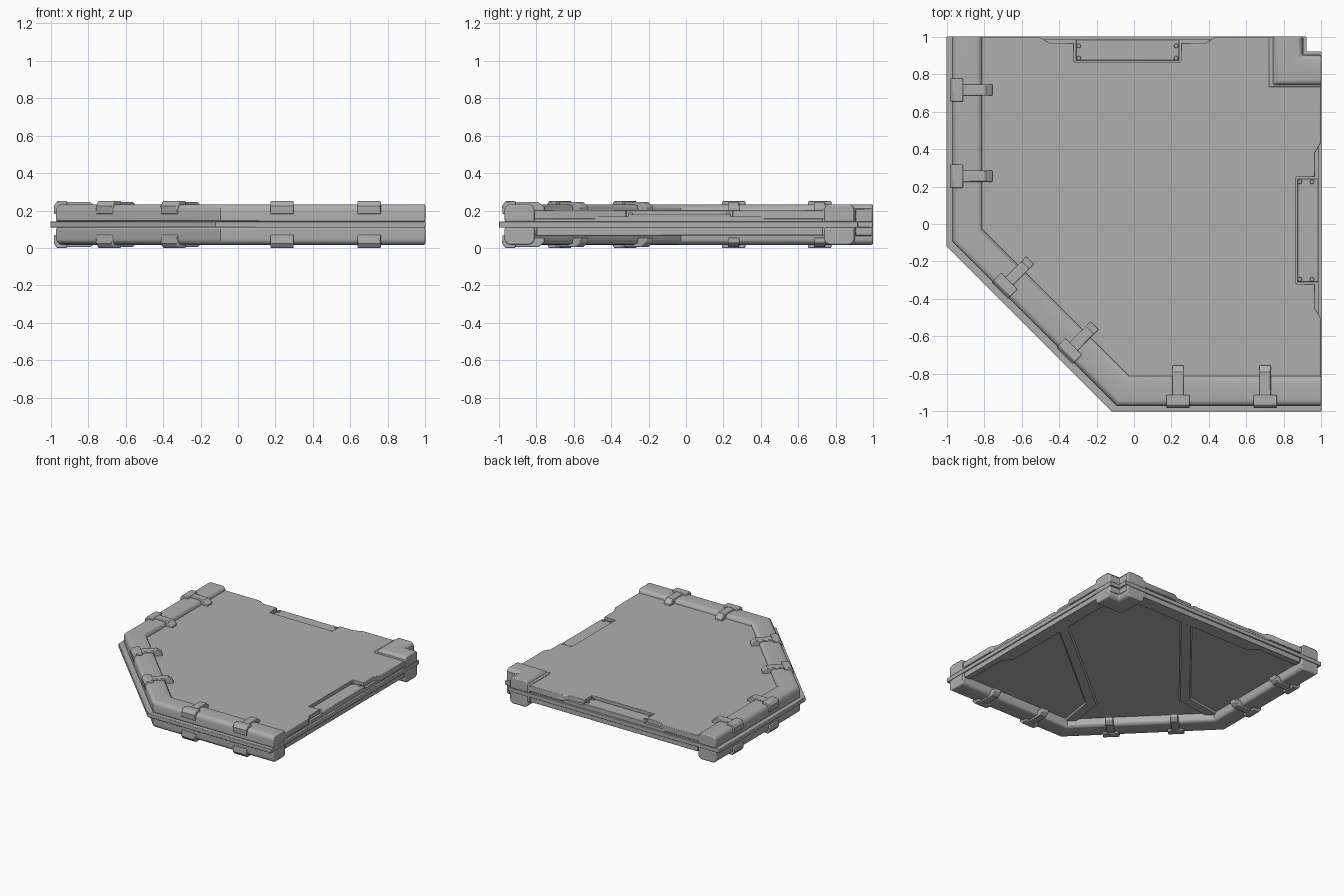
import bpy, bmesh, math
from mathutils import Vector

if "Cube" in bpy.data.objects:
    bpy.data.objects.remove(bpy.data.objects["Cube"])

MID = 0.125  # mid-plane height; all heights below are measured from it
GREY = bpy.data.materials.new("dark_grey")
GREY.diffuse_color = (.43, .43, .43, 1)
GREY.use_nodes = True
GREY.node_tree.nodes["Principled BSDF"].inputs["Base Color"].default_value = GREY.diffuse_color


def finish(name, bm, mirror=False, bevel=0.0):
    bmesh.ops.recalc_face_normals(bm, faces=bm.faces[:])
    me = bpy.data.meshes.new(name)
    bm.to_mesh(me)
    bm.free()
    me.materials.append(GREY)
    ob = bpy.data.objects.new(name, me)
    bpy.context.collection.objects.link(ob)
    ob.location.z = MID
    if bevel:
        b = ob.modifiers.new("Bevel", 'BEVEL')
        b.width, b.segments, b.limit_method, b.angle_limit = bevel, 2, 'ANGLE', math.radians(50)
    if mirror:
        m = ob.modifiers.new("Mirror", 'MIRROR')
        m.use_axis = (False, False, True)
        m.use_mirror_merge = False
    bpy.ops.object.select_all(action='DESELECT')
    ob.select_set(True)
    bpy.context.view_layer.objects.active = ob
    bpy.ops.object.shade_smooth_by_angle(angle=math.radians(35))
    return ob


def bridge(bm, rings):
    """Skin a list of closed rings and cap both ends."""
    rings = [[bm.verts.new(p) for p in r] for r in rings]
    n = len(rings[0])
    for a, b in zip(rings, rings[1:]):
        for i in range(n):
            bm.faces.new((a[i], a[(i + 1) % n], b[(i + 1) % n], b[i]))
    bm.faces.new(rings[0])
    bm.faces.new(rings[-1][::-1])


def prism(name, pts, h0, h1, **kw):
    bm = bmesh.new()
    bridge(bm, [[(x, y, h) for x, y in pts] for h in (h0, h1)])
    return finish(name, bm, **kw)


def swap(pts):
    """Reflect an outline across the x = y diagonal."""
    return [(y, x) for x, y in pts][::-1]


def sweep(name, path, profile, **kw):
    """Mitred sweep of a (side, height) profile along a flat path."""
    P = [Vector(p) for p in path]
    D = [(b - a).normalized() for a, b in zip(P, P[1:])]
    bm = bmesh.new()
    rings = []
    for i, p in enumerate(P):
        d0, d1 = D[max(i - 1, 0)], D[min(i, len(D) - 1)]
        n0, n1 = Vector((-d0.y, d0.x)), Vector((-d1.y, d1.x))
        n = (n0 + n1) / (1 + n0.dot(n1))
        rings.append([(p.x + n.x * t, p.y + n.y * t, h) for t, h in profile])
    bridge(bm, rings)
    return finish(name, bm, **kw)


# Middle flange with a notch at the back right corner
prism("flange", [(-1, 1), (-1, -.12), (-.12, -1), (1, -1), (1, .92), (.92, .92), (.92, 1)],
      -.017, .017, bevel=.004)

# Deck core, then the top layer with edge recesses on two sides
core = [(.985, -.89), (.985, .9), (.9, .9)]
outer = [(-.89, -.06), (-.06, -.89)]
prism("deck_core", outer + core + [(.9, .985), (-.89, .985)], -.04, .042)
edge = [(.995, -.89), (.995, -.5), (.965, -.45), (.965, -.32), (.865, -.32), (.865, .25),
        (.965, .25), (.965, .38), (.995, .43), (.995, .8)]
prism("deck_top", outer + edge + [(.8, .8)] + swap(edge), .03, .077, bevel=.004)

# Trays with corner rivets in the edge recesses, and ledges under the edges
tray = [(.872, -.31), (.985, -.31), (.985, .24), (.872, .24)]
ledge = [(.99, -.8), (.99, .8), (.88, .72), (.88, -.36), (.94, -.44), (.94, -.8)]
for side, f in (("right", lambda p: p), ("back", swap)):
    prism(side + "_tray", f(tray), .03, .055, bevel=.004)
    prism(side + "_ledge", f(ledge), -.058, -.01, bevel=.004)
    bm = bmesh.new()
    for x in (.885, .95):
        for y in (-.295, .225):
            c = (x, y, .057) if side == "right" else (y, x, .057)
            r = bmesh.ops.create_cone(bm, cap_ends=True, segments=12, radius1=.013,
                                      radius2=.01, depth=.014)
            bmesh.ops.translate(bm, verts=r["verts"], vec=c)
    finish(side + "_tray_rivets", bm)

# Ribs under the deck
rib_profile = [(-.05, -.03), (-.035, -.056), (.035, -.056), (.05, -.03)]
rib = [(.92, .26), (.8, .16), (0, -.5), (-.05, -.83)]
sweep("lower_rib_front", rib, rib_profile)
sweep("lower_rib_back", swap(rib), rib_profile)

# Rounded rim rail, above and below the flange
R = .032
half = [(.08 - R + R * math.cos(a), .108 - R + R * math.sin(a))
        for a in [i * math.pi / 10 for i in range(6)]]
rail = [(.08, .015)] + half + [(-t, h) for t, h in half[::-1]] + [(-.08, .015)]
path = [(-.89, 1), (-.89, -.06), (-.06, -.89), (1, -.89)]
sweep("rim_rail", path, rail, mirror=True, bevel=.008)

# Back right corner rail on its base plate
sweep("corner_rail", [(.82, 1), (.82, .82), (1, .82)], rail, mirror=True, bevel=.008)
plate = [(.72, .73), (.995, .73), (.995, .905), (.905, .905), (.905, .995), (.72, .995)]
prism("corner_plate_top", plate, .01, .085, bevel=.005)
prism("corner_plate_bottom", plate, -.06, -.01, bevel=.005)

# Rail clips: outer block plus an inward strap (profile: outward distance, height)
block = [(.09, .055), (.093, .1), (.075, .125), (.022, .125), (.022, .06)]
strap = [(.04, .1), (.04, .12), (-.1, .12), (-.135, .095), (-.135, .068), (-.075, .068), (-.07, .1)]
s = math.sqrt(.5)
spots = [((-.89, .715), (-1, 0)), ((-.89, .255), (-1, 0)),
         ((-.65, -.29), (-s, -s)), ((-.305, -.638), (-s, -s)),
         ((.235, -.89), (0, -1)), ((.7, -.89), (0, -1))]
for i, (c, d) in enumerate(spots, 1):
    for part, prof, w in (("block", block, .062), ("strap", strap, .03)):
        bm = bmesh.new()
        bridge(bm, [[(c[0] + d[0] * t - d[1] * k, c[1] + d[1] * t + d[0] * k, h) for t, h in prof]
                    for k in (-w, w)])
        finish(f"clip_{part}_{i}", bm, mirror=True, bevel=.005)
